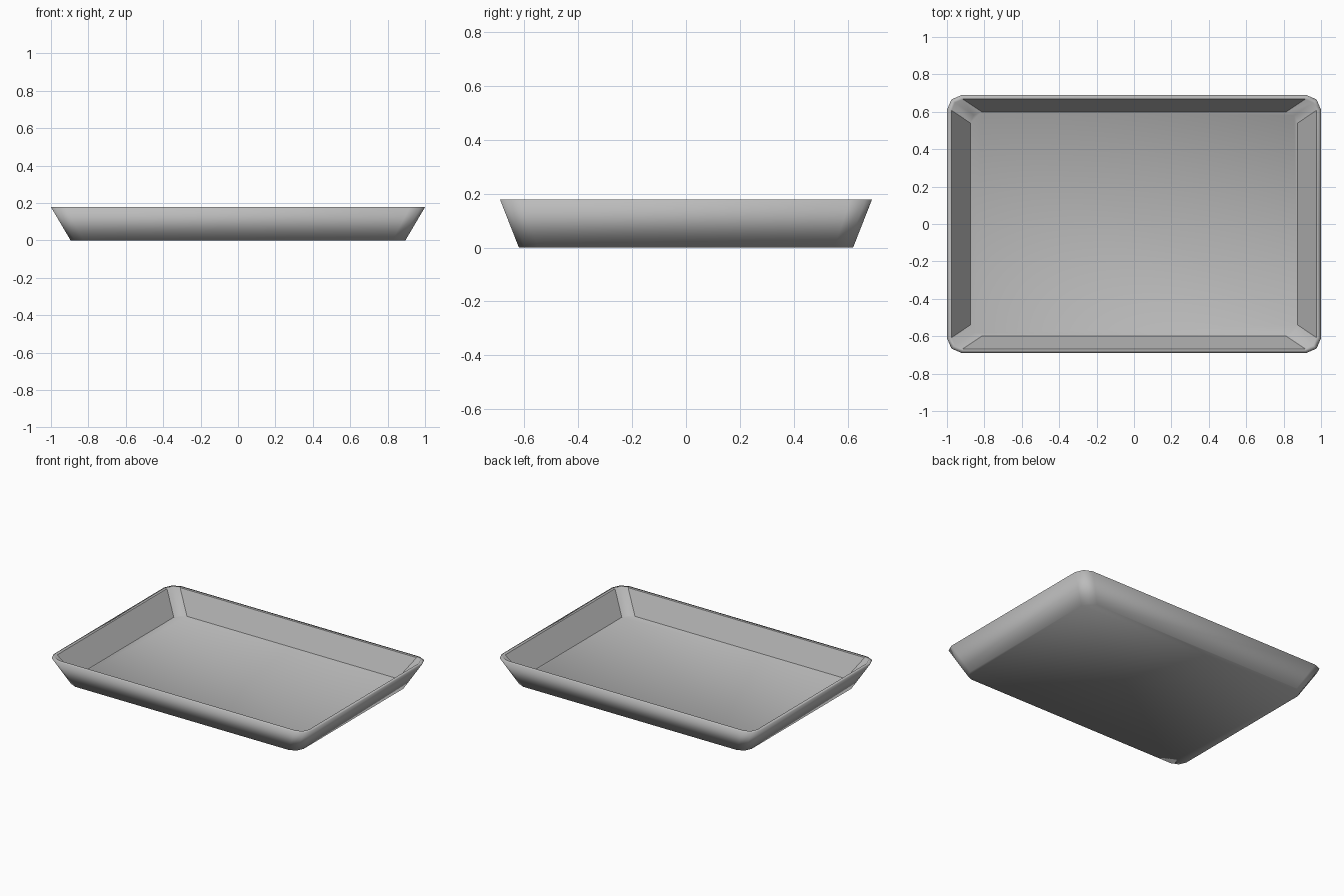
import bpy
import bmesh
import math

cube = bpy.data.objects.get("Cube")
if cube:
    bpy.data.objects.remove(cube, do_unlink=True)

# Plain grey material
grey = bpy.data.materials.new("plain grey")
grey.use_nodes = True
colour = (0.5, 0.5, 0.5, 1)
grey.diffuse_color = colour
grey.node_tree.nodes["Principled BSDF"].inputs["Base Color"].default_value = colour


def ring(bm, x, y, z, r):
    """Rectangle with two-segment rounded corners, counter-clockwise."""
    corner = [(x, y - r), (x - 0.3 * r, y - 0.3 * r), (x - r, y)]
    verts = []
    for sx, sy in ((1, 1), (-1, 1), (-1, -1), (1, -1)):
        points = corner if sx * sy > 0 else corner[::-1]
        verts += [bm.verts.new((sx * px, sy * py, z)) for px, py in points]
    return verts


def bridge(bm, a, b):
    n = len(a)
    return [bm.faces.new((a[i], a[(i + 1) % n], b[(i + 1) % n], b[i])) for i in range(n)]


bm = bmesh.new()

# Underside, outer rim, inner rim and floor outlines
base = ring(bm, 0.895, 0.62, 0, 0.07)
rim_out = ring(bm, 1.0, 0.69, 0.178, 0.08)
rim_in = ring(bm, 0.975, 0.667, 0.178, 0.06)
floor = ring(bm, 0.875, 0.60, 0.03, 0.06)

bm.faces.new(base[::-1])
bridge(bm, base, rim_out)
bridge(bm, rim_out, rim_in)
inner_walls = bridge(bm, rim_in, floor)
bm.faces.new(floor)

# Smooth rounded corners, crisp folds, flat straight inner walls
for face in bm.faces:
    face.smooth = True
for face in inner_walls[2::3]:
    face.smooth = False
for edge in bm.edges:
    edge.smooth = edge.calc_face_angle() < math.radians(45)

# Crease down one outer corner
bm.edges.get((base[1], rim_out[1])).smooth = False

mesh = bpy.data.meshes.new("tray")
bm.to_mesh(mesh)
bm.free()
mesh.materials.append(grey)
tray = bpy.data.objects.new("tray", mesh)
bpy.context.collection.objects.link(tray)
